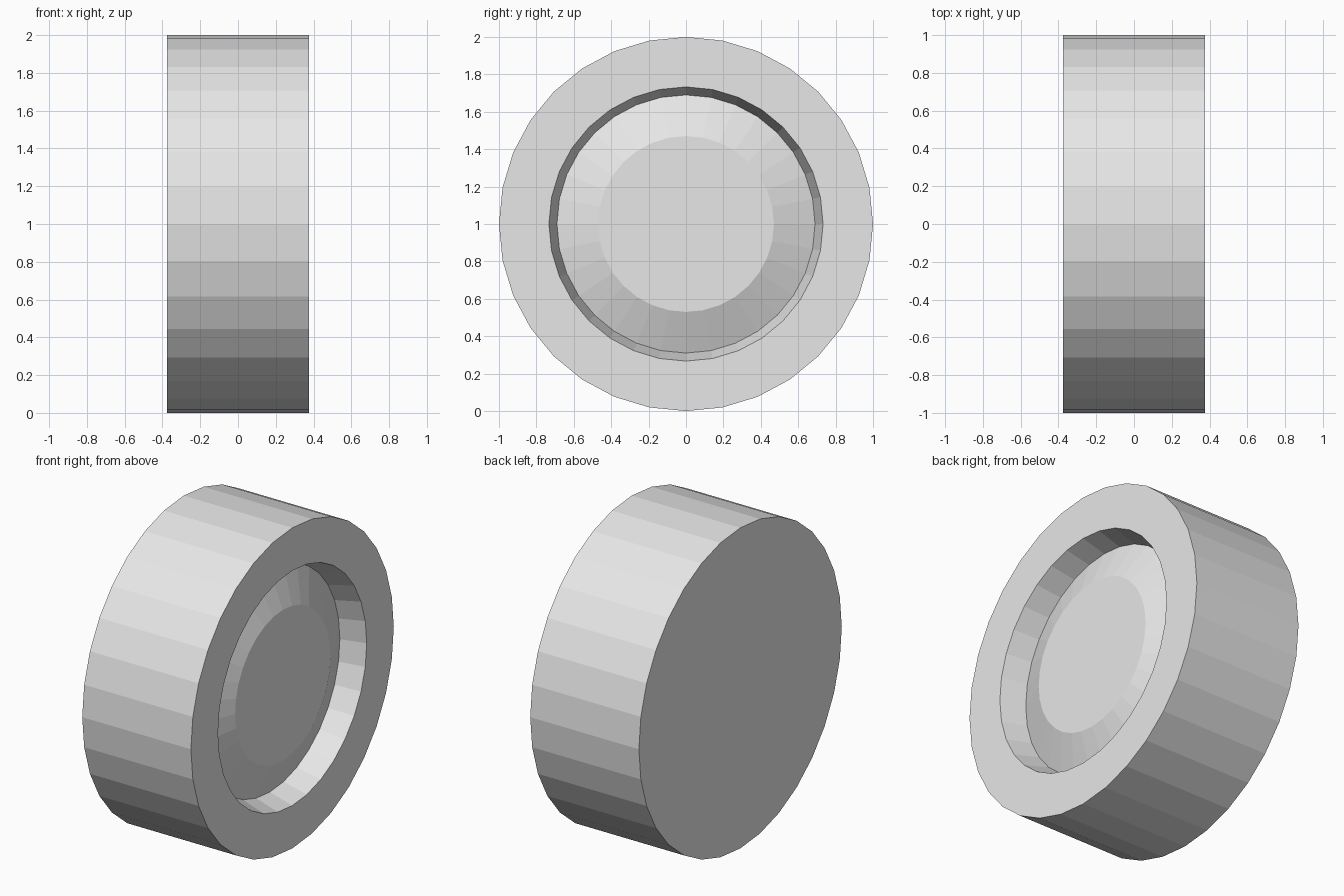
import bpy, bmesh
from math import sin, cos, tau

SIDES = 32

cube = bpy.data.objects.get("Cube")
if cube:
    bpy.data.objects.remove(cube, do_unlink=True)

# Single plain grey
grey = bpy.data.materials.new("light_grey")
grey.use_nodes = True
grey.diffuse_color = (0.8, 0.8, 0.8, 1)
grey.node_tree.nodes["Principled BSDF"].inputs["Base Color"].default_value = (0.8, 0.8, 0.8, 1)


def lathe(name, profile, cap_start=False, cap_end=False):
    """Turn (x, radius) points around the axle, with optional flat end caps."""
    bm = bmesh.new()
    angles = [tau * i / SIDES for i in range(SIDES)]
    rings = [[bm.verts.new((x, r * cos(a), 1 + r * sin(a))) for a in angles]
             for x, r in profile]
    for a, b in zip(rings, rings[1:]):
        for i in range(SIDES):
            j = (i + 1) % SIDES
            bm.faces.new((a[j], a[i], b[i], b[j]))
    if cap_start:
        bm.faces.new(rings[0][::-1])
    if cap_end:
        bm.faces.new(rings[-1])
    mesh = bpy.data.meshes.new(name)
    bm.to_mesh(mesh)
    bm.free()
    mesh.materials.append(grey)
    obj = bpy.data.objects.new(name, mesh)
    bpy.context.collection.objects.link(obj)
    return obj


half_width = 0.375
recess_x = half_width - 0.155

# Tyre: flat back, tread, side wall and tapered recess wall
lathe("tyre", [(-half_width, 1), (half_width, 1), (half_width, 0.733), (recess_x, 0.69)],
      cap_start=True)

# Hub: raised cone with a flat centre, closing the recess
lathe("hub", [(recess_x, 0.69), (half_width - 0.066, 0.47)], cap_end=True)
